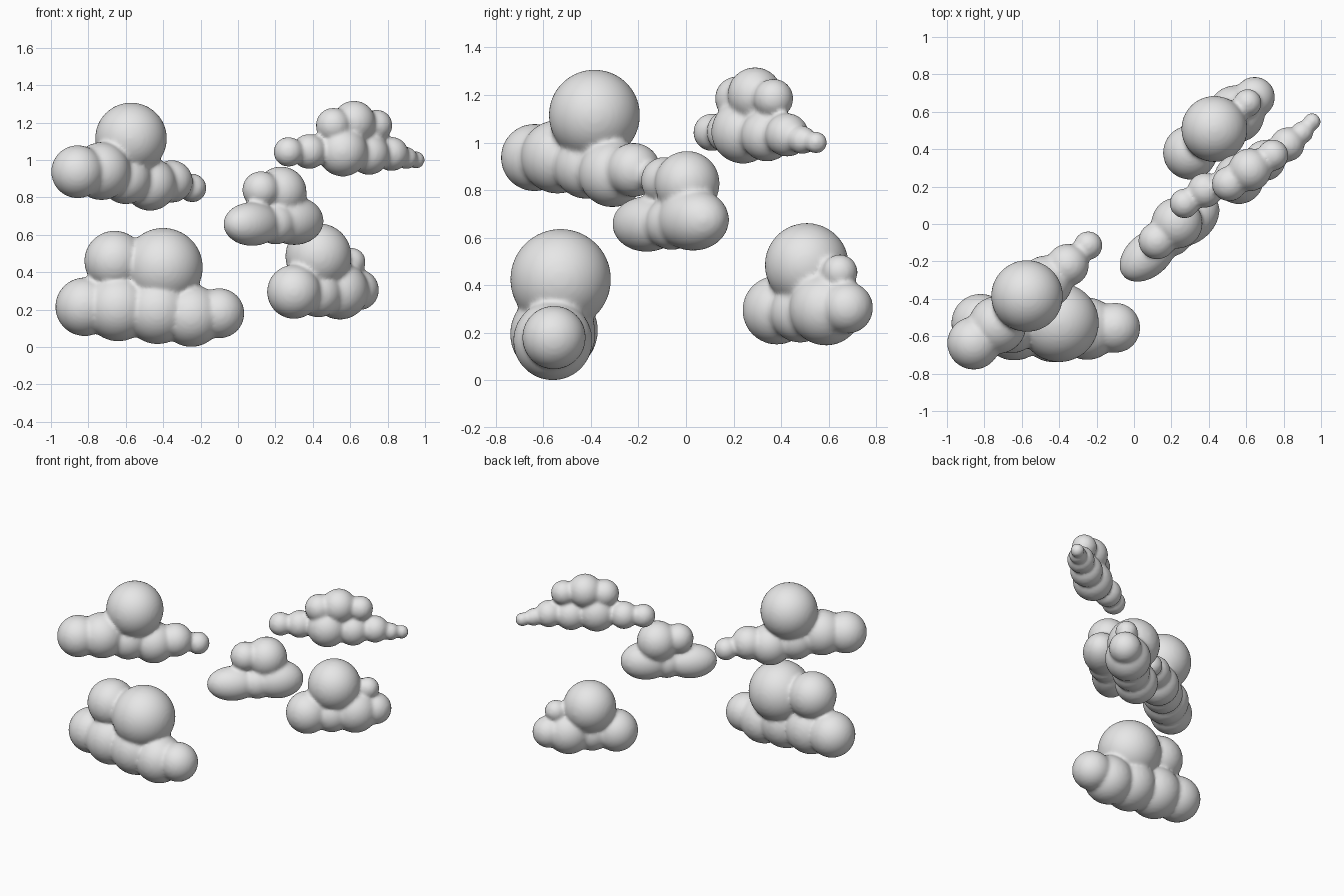
import bpy, bmesh, math
from mathutils import Matrix, Vector

cloud_grey = bpy.data.materials.new("cloud grey")
cloud_grey.diffuse_color = (0.8, 0.8, 0.8, 1)


def cloud(name, heading, puffs):
    """Fuse puffs (x, y, z, radius[, stretch along heading]) into one soft cloud."""
    bm = bmesh.new()
    turn = Matrix.Rotation(math.radians(heading), 4, 'Z')
    for x, y, z, r, *stretch in puffs:
        r += 0.002
        long = r * (stretch[0] if stretch else 1)
        m = Matrix.Translation(Vector((x, y, z))) @ turn @ Matrix.Diagonal((long, r, r, 1))
        bmesh.ops.create_icosphere(bm, subdivisions=4, radius=1, matrix=m)
    mesh = bpy.data.meshes.new(name)
    bm.to_mesh(mesh)
    bm.free()
    mesh.materials.append(cloud_grey)
    mesh.shade_smooth()
    ob = bpy.data.objects.new(name, mesh)
    bpy.context.collection.objects.link(ob)
    # merge the puffs and soften the creases
    fuse = ob.modifiers.new("fuse", 'REMESH')
    fuse.mode = 'VOXEL'
    fuse.voxel_size = 0.012
    fuse.use_smooth_shade = True
    soften = ob.modifiers.new("soften", 'SMOOTH')
    soften.factor = 0.5
    soften.iterations = 8


# big low cloud at the front left
cloud("low_left_cloud", 0, [
    (-0.82, -0.53, 0.215, 0.155), (-0.64, -0.55, 0.21, 0.178),
    (-0.43, -0.56, 0.195, 0.178), (-0.25, -0.56, 0.167, 0.165),
    (-0.10, -0.555, 0.18, 0.132),
    (-0.66, -0.53, 0.46, 0.16), (-0.40, -0.527, 0.425, 0.21)])

# high cloud on the left with one tall puff
cloud("high_left_cloud", 41, [
    (-0.857, -0.637, 0.937, 0.14), (-0.73, -0.54, 0.94, 0.153),
    (-0.60, -0.42, 0.90, 0.135), (-0.47, -0.31, 0.87, 0.14),
    (-0.355, -0.22, 0.885, 0.112), (-0.245, -0.115, 0.85, 0.075),
    (-0.572, -0.385, 1.115, 0.19)])

# small cloud in the middle with stretched base puffs
cloud("middle_cloud", 41, [
    (0.075, -0.165, 0.657, 0.115, 1.5), (0.30, 0.03, 0.675, 0.128, 1.35),
    (0.20, -0.06, 0.66, 0.11),
    (0.123, -0.09, 0.84, 0.098), (0.23, 0.005, 0.828, 0.135)])

# low cloud on the right
cloud("low_right_cloud", 40, [
    (0.30, 0.382, 0.295, 0.143), (0.43, 0.48, 0.285, 0.125),
    (0.545, 0.588, 0.30, 0.152), (0.645, 0.678, 0.305, 0.107),
    (0.43, 0.508, 0.485, 0.175), (0.608, 0.647, 0.455, 0.073)])

# long thin high cloud on the right
cloud("high_right_cloud", 35, [
    (0.27, 0.11, 1.043, 0.078), (0.38, 0.18, 1.045, 0.092),
    (0.56, 0.24, 1.045, 0.132), (0.70, 0.34, 1.03, 0.108),
    (0.82, 0.425, 1.032, 0.09), (0.90, 0.49, 1.01, 0.058),
    (0.952, 0.547, 1.0, 0.045),
    (0.51, 0.215, 1.185, 0.092), (0.62, 0.29, 1.202, 0.113),
    (0.742, 0.368, 1.185, 0.082)])
